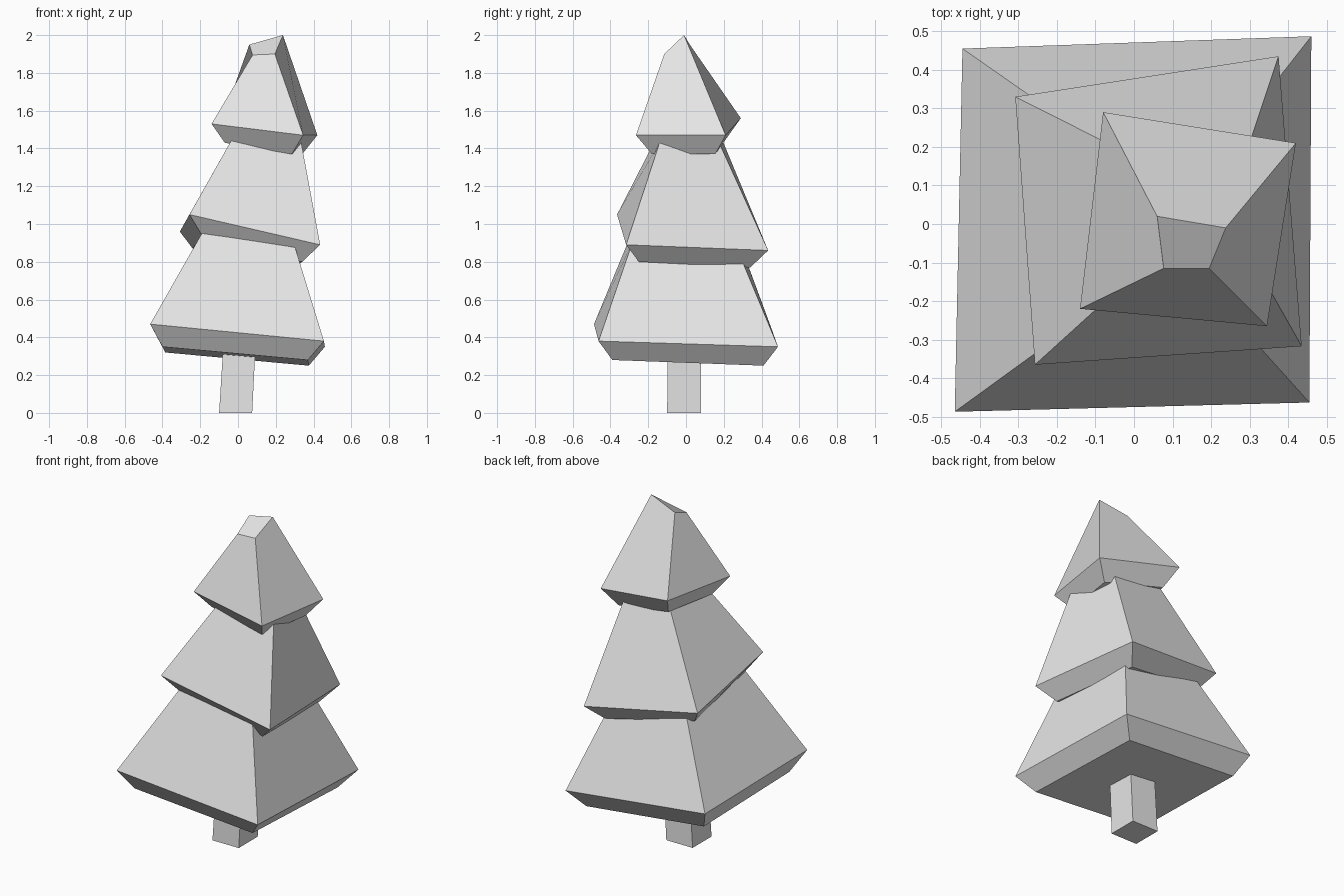
import bpy

mat = bpy.data.materials.new("pale grey")
mat.diffuse_color = (0.8, 0.8, 0.8, 1)


def stack(name, rings):
    """Closed solid from four-cornered rings, bottom to top.
    Corner order: front left, front right, back right, back left."""
    verts = [v for ring in rings for v in ring]
    top = 4 * (len(rings) - 1)
    faces = [(3, 2, 1, 0), (top, top + 1, top + 2, top + 3)]
    for base in range(0, top, 4):
        for i in range(4):
            j = (i + 1) % 4
            faces.append((base + i, base + j, base + j + 4, base + i + 4))
    mesh = bpy.data.meshes.new(name)
    mesh.from_pydata(verts, [], faces)
    mesh.materials.append(mat)
    obj = bpy.data.objects.new(name, mesh)
    bpy.context.collection.objects.link(obj)
    return obj


# Slightly leaning square trunk
stack("trunk", [
    [(-0.10, -0.10, 0), (0.075, -0.10, 0), (0.075, 0.08, 0), (-0.10, 0.08, 0)],
    [(-0.075, -0.095, 0.4), (0.095, -0.095, 0.4), (0.095, 0.08, 0.4), (-0.075, 0.08, 0.4)],
])

# Lower foliage: underside, rim, hidden top
stack("lower_foliage", [
    [(-0.40, -0.41, 0.35), (0.37, -0.39, 0.28), (0.375, 0.41, 0.25), (-0.385, 0.38, 0.32)],
    [(-0.465, -0.487, 0.47), (0.455, -0.463, 0.38), (0.46, 0.487, 0.35), (-0.445, 0.455, 0.44)],
    [(-0.18, -0.28, 0.97), (0.295, -0.285, 0.90), (0.29, 0.27, 0.87), (-0.18, 0.27, 0.94)],
])

# Middle foliage
stack("middle_foliage", [
    [(-0.19, -0.28, 0.94), (0.34, -0.25, 0.80), (0.30, 0.34, 0.77), (-0.24, 0.26, 0.87)],
    [(-0.257, -0.365, 1.05), (0.435, -0.317, 0.89), (0.375, 0.435, 0.86), (-0.308, 0.33, 0.96)],
    [(-0.02, -0.15, 1.47), (0.335, -0.14, 1.43), (0.29, 0.18, 1.42), (-0.03, 0.19, 1.45)],
])

# Top foliage with the slanted cut tip
stack("top_foliage", [
    [(-0.07, -0.15, 1.43), (0.285, -0.18, 1.37), (0.34, 0.155, 1.37), (-0.03, 0.21, 1.45)],
    [(-0.14, -0.22, 1.53), (0.345, -0.265, 1.47), (0.42, 0.21, 1.47), (-0.08, 0.29, 1.56)],
    [(0.077, -0.115, 1.895), (0.195, -0.115, 1.90), (0.238, -0.01, 2.0), (0.06, 0.02, 1.95)],
])
